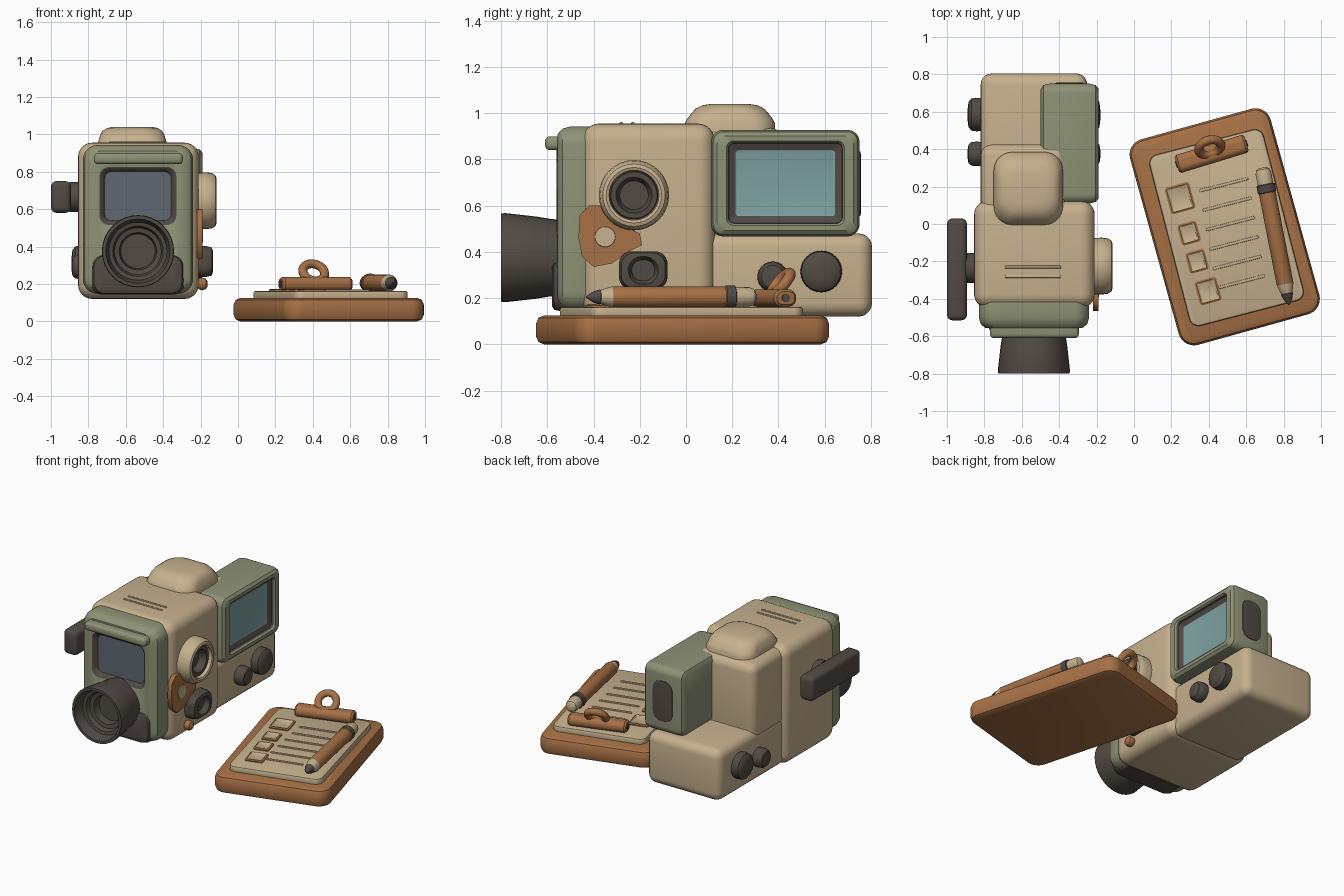
import bpy, bmesh, math
from mathutils import Matrix, Vector


def material(name, rgb):
    m = bpy.data.materials.new(name)
    m.diffuse_color = (*rgb, 1)
    return m


TAN = material("warm tan", (0.57, 0.44, 0.27))
GREEN = material("sage green", (0.27, 0.29, 0.18))
DARK = material("dark brown grey", (0.085, 0.07, 0.058))
ORANGE = material("leather orange", (0.39, 0.165, 0.06))
TEAL = material("screen teal", (0.21, 0.36, 0.36))
SLATE = material("glass slate", (0.115, 0.14, 0.165))

# Local z axis points to the named side, local y stays up
FRAMES = {
    "up": ((1, 0, 0), (0, 1, 0), (0, 0, 1)),
    "front": ((1, 0, 0), (0, 0, 1), (0, -1, 0)),
    "back": ((-1, 0, 0), (0, 0, 1), (0, 1, 0)),
    "right": ((0, 1, 0), (0, 0, 1), (1, 0, 0)),
    "left": ((0, -1, 0), (0, 0, 1), (-1, 0, 0)),
}


def finish(name, bm, mats, angle=35):
    bmesh.ops.recalc_face_normals(bm, faces=bm.faces)
    me = bpy.data.meshes.new(name)
    for f in bm.faces:
        f.smooth = True
    bm.to_mesh(me)
    bm.free()
    for m in mats:
        me.materials.append(m)
    me.set_sharp_from_angle(angle=math.radians(angle))
    ob = bpy.data.objects.new(name, me)
    bpy.context.collection.objects.link(ob)
    return ob


def block(name, lo, hi, bevel, mat, segs=4):
    bm = bmesh.new()
    bmesh.ops.create_cube(bm, size=1)
    for v in bm.verts:
        v.co = Vector([(a + b) / 2 + c * (b - a) for a, b, c in zip(lo, hi, v.co)])
    bmesh.ops.bevel(bm, geom=bm.edges[:], offset=bevel, segments=segs, profile=0.5, affect='EDGES')
    return finish(name, bm, [mat])


def loft(name, loc, side, sections, mats, rot=0.0):
    """Skin rounded rectangles: (width, height, corner, depth, material, y offset)."""
    M = Matrix.Translation(loc) @ Matrix.Rotation(math.radians(rot), 4, 'Z') \
        @ Matrix(FRAMES[side]).transposed().to_4x4()
    bm, rings, n = bmesh.new(), [], 8
    secs = [tuple(s) + (0, 0)[len(s) - 4:] for s in sections]
    for w, h, r, d, _, oy in secs:
        r = min(r, w / 2, h / 2)
        ring = []
        for k, (sx, sy) in enumerate(((1, 1), (-1, 1), (-1, -1), (1, -1))):
            for i in range(n + 1):
                a = math.pi / 2 * (k + i / n)
                p = (sx * (w / 2 - r) + r * math.cos(a), oy + sy * (h / 2 - r) + r * math.sin(a), d)
                ring.append(bm.verts.new(M @ Vector(p)))
        rings.append(ring)
    for a, b, s in zip(rings, rings[1:], secs[1:]):
        for i in range(len(a)):
            j = (i + 1) % len(a)
            bm.faces.new((a[i], a[j], b[j], b[i])).material_index = s[4]
    bm.faces.new(rings[0][::-1]).material_index = secs[0][4]
    bm.faces.new(rings[-1]).material_index = secs[-1][4]
    bmesh.ops.remove_doubles(bm, verts=bm.verts, dist=1e-5)
    return finish(name, bm, mats)


def lathe(name, loc, side, profile, mats, rot=0.0):
    secs = [(2 * p[0], 2 * p[0], p[0], p[1], p[2] if len(p) > 2 else 0) for p in profile]
    return loft(name, loc, side, secs, mats, rot)


def slab(name, loc, w, h, r, t, e, mat, rot=0.0):
    """Flat rounded slab lying on z with softened edges."""
    q = 0.29 * e
    secs = [(w - 2 * e, h - 2 * e, r - e, 0), (w - 2 * q, h - 2 * q, r - q, q), (w, h, r, e),
            (w, h, r, t - e), (w - 2 * q, h - 2 * q, r - q, t - q), (w - 2 * e, h - 2 * e, r - e, t)]
    return loft(name, loc, "up", secs, [mat], rot)


# ---- Camera body
CX = -0.535
block("main_body", (-0.855, -0.45, 0.12), (-0.21, 0.125, 0.955), 0.075, TAN, 6)
block("rear_base", (-0.82, 0.05, 0.12), (-0.25, 0.805, 0.48), 0.06, TAN, 5)
block("rear_upper_block", (-0.82, 0.05, 0.4), (-0.36, 0.425, 0.935), 0.06, TAN, 5)
loft("top_hump", (-0.565, 0.19, 0), "up",
     [(0.37, 0.39, 0.1, 0.9), (0.37, 0.39, 0.1, 0.955), (0.355, 0.37, 0.1, 0.975), (0.345, 0.34, 0.1, 0.995),
      (0.32, 0.30, 0.1, 1.018), (0.27, 0.24, 0.09, 1.034), (0.2, 0.16, 0.07, 1.04)], [TAN])
for i, y in enumerate((-0.23, -0.28)):
    block(f"top_ridge_{i}", (-0.69, y - 0.008, 0.945), (-0.39, y + 0.008, 0.961), 0.005, TAN, 2)

# ---- Front plate with recessed window, visor and lower dark guard
loft("front_plate", (CX, -0.40, 0.545), "front",
     [(0.58, 0.79, 0.08, 0), (0.59, 0.795, 0.08, 0.02), (0.59, 0.795, 0.08, 0.1), (0.57, 0.775, 0.075, 0.135),
      (0.52, 0.73, 0.06, 0.155), (0.41, 0.31, 0.05, 0.16, 0, 0.125), (0.39, 0.29, 0.045, 0.155, 1, 0.125),
      (0.355, 0.26, 0.035, 0.13, 1, 0.125), (0.35, 0.255, 0.035, 0.13, 2, 0.125)], [GREEN, DARK, SLATE])
block("visor", (-0.77, -0.61, 0.84), (-0.295, -0.48, 0.9), 0.022, GREEN)
loft("lower_guard", (CX, -0.44, 0.25), "front",
     [(0.5, 0.215, 0.06, 0), (0.5, 0.215, 0.06, 0.1), (0.47, 0.2, 0.06, 0.13), (0.40, 0.17, 0.05, 0.14)], [DARK])

# ---- Lens
lathe("lens", (CX, -0.5, 0.375), "front",
      [(0.16, 0), (0.168, 0.09), (0.178, 0.15), (0.193, 0.285), (0.19, 0.3), (0.172, 0.3), (0.155, 0.23),
       (0.135, 0.225), (0.125, 0.195), (0.1, 0.19), (0.092, 0.14)], [DARK])

# ---- Viewing screen housing
loft("screen_housing", (-0.5, 0.43, 0.697), "right",
     [(0.58, 0.40, 0.03, 0), (0.625, 0.445, 0.045, 0.015), (0.64, 0.46, 0.05, 0.045), (0.64, 0.46, 0.05, 0.265),
      (0.625, 0.445, 0.045, 0.295), (0.59, 0.41, 0.04, 0.31), (0.51, 0.365, 0.03, 0.31),
      (0.495, 0.35, 0.025, 0.3, 0), (0.49, 0.345, 0.025, 0.285, 1), (0.43, 0.285, 0.012, 0.272, 1),
      (0.42, 0.275, 0.01, 0.27, 2)], [GREEN, DARK, TEAL])
loft("housing_vent", (-0.345, 0.74, 0.695), "back",
     [(0.15, 0.28, 0.06, 0), (0.15, 0.28, 0.06, 0.014), (0.13, 0.26, 0.05, 0.016)], [DARK])

# ---- Right side: eyepiece, dial, leather tab
lathe("eyepiece", (-0.23, -0.225, 0.645), "right",
      [(0.15, 0), (0.152, 0.06), (0.148, 0.09), (0.135, 0.11), (0.12, 0.115), (0.108, 0.11), (0.104, 0.08),
       (0.1, 0.09, 1), (0.078, 0.09, 1), (0.062, 0.04, 1)], [TAN, DARK])
loft("side_dial", (-0.23, -0.185, 0.32), "right",
     [(0.21, 0.165, 0.055, 0), (0.21, 0.165, 0.055, 0.06), (0.19, 0.15, 0.055, 0.09), (0.13, 0.12, 0.06, 0.095),
      (0.1, 0.09, 0.045, 0.06)], [DARK])
bm = bmesh.new()
outline = [(-.46, .56), (-.42, .6), (-.37, .6), (-.31, .53), (-.2, .48), (-.19, .43), (-.25, .4),
           (-.32, .35), (-.4, .335), (-.45, .38), (-.465, .46)]
face = bm.faces.new([bm.verts.new((-0.22, y, z)) for y, z in outline])
ext = bmesh.ops.extrude_face_region(bm, geom=[face])
bmesh.ops.translate(bm, vec=(0.03, 0, 0), verts=[g for g in ext["geom"] if isinstance(g, bmesh.types.BMVert)])
finish("leather_tab", bm, [ORANGE], 50)
lathe("tab_disc", (-0.192, -0.35, 0.465), "right", [(0.045, 0), (0.043, 0.006)], [TAN])
lathe("tab_bead", (-0.22, -0.27, 0.2), "right",
      [(0.018, 0), (0.03, 0.012), (0.034, 0.03), (0.028, 0.048), (0.012, 0.058)], [ORANGE])

# ---- Rear knobs on both sides
for side, x in (("right", -0.26), ("left", -0.81)):
    for tag, y, z, r in (("large", 0.585, 0.315, 0.09), ("small", 0.375, 0.292, 0.066)):
        lathe(f"{tag}_knob_{side}", (x, y, z), side,
              [(r * 0.95, 0), (r, 0.03), (r * 0.95, 0.06), (r * 0.75, 0.075), (r * 0.3, 0.08)], [DARK])

# ---- Left grip
block("side_grip", (-1.0, -0.515, 0.58), (-0.893, 0.03, 0.75), 0.03, DARK)
lathe("grip_mount", (-0.84, -0.235, 0.665), "left", [(0.08, 0), (0.08, 0.06)], [DARK])

# ---- Clipboard
BR = 15.5
slab("clipboard", (0.485, -0.015, 0), 0.78, 1.14, 0.085, 0.125, 0.035, ORANGE, BR)
slab("paper", (0.495, -0.02, 0.11), 0.63, 0.945, 0.05, 0.052, 0.012, TAN, BR - 1)
for i, (x, y, s) in enumerate(((.246, .139, .135), (.294, -.048, .105), (.337, -.198, .105), (.396, -.358, .12))):
    loft(f"check_box_{i}", (x, y, 0.155), "up",
         [(s, s * 1.1, .015, 0), (s, s * 1.1, .015, .014), (s - .02, s * 1.1 - .02, .01, .019, 0),
          (s - .035, s * 1.1 - .035, .01, .013, 1)], [ORANGE, TAN], BR)
for i in range(6):
    t = i / 5
    slab(f"ruled_line_{i}", (0.48 + 0.09 * t, 0.21 - 0.52 * t, 0.158), 0.27, 0.016, 0.007, 0.011, 0.004, TAN, BR - 1)

# ---- Clip with lifting ring
B = Vector((0.415, 0.375, 0.2))
A = math.radians(17)
along = Vector((math.cos(A), math.sin(A), 0))
loft("clip_bar", B - along * 0.195, "right",
     [(0.08, 0.055, 0.025, 0), (0.1, 0.075, 0.035, 0.012), (0.1, 0.075, 0.035, 0.378), (0.08, 0.055, 0.025, 0.39)],
     [ORANGE], 17)
lathe("clip_pin", B - along * 0.2, "right", [(0.018, 0), (0.018, 0.4)], [DARK], 17)
bpy.ops.mesh.primitive_torus_add(major_radius=0.06, minor_radius=0.024, major_segments=32, minor_segments=12,
                                 location=(0.405, 0.41, 0.262), rotation=(math.radians(50), 0, A))
ring = bpy.context.object
ring.name = "clip_ring"
ring.data.materials.append(ORANGE)
bpy.ops.object.shade_smooth()

# ---- Pencil
lathe("pencil", (0.706, 0.198, 0.205), "front",
      [(0.02, -0.105, 2), (0.036, -0.095, 2), (0.042, -0.075, 2), (0.042, -0.015, 2), (0.05, -0.012, 1),
       (0.05, 0.028, 1), (0.045, 0.032, 0), (0.045, 0.53, 0), (0.03, 0.58, 2), (0.033, 0.582, 1),
       (0.024, 0.61, 1), (0.004, 0.642, 1)], [ORANGE, DARK, TAN], 11.1)
